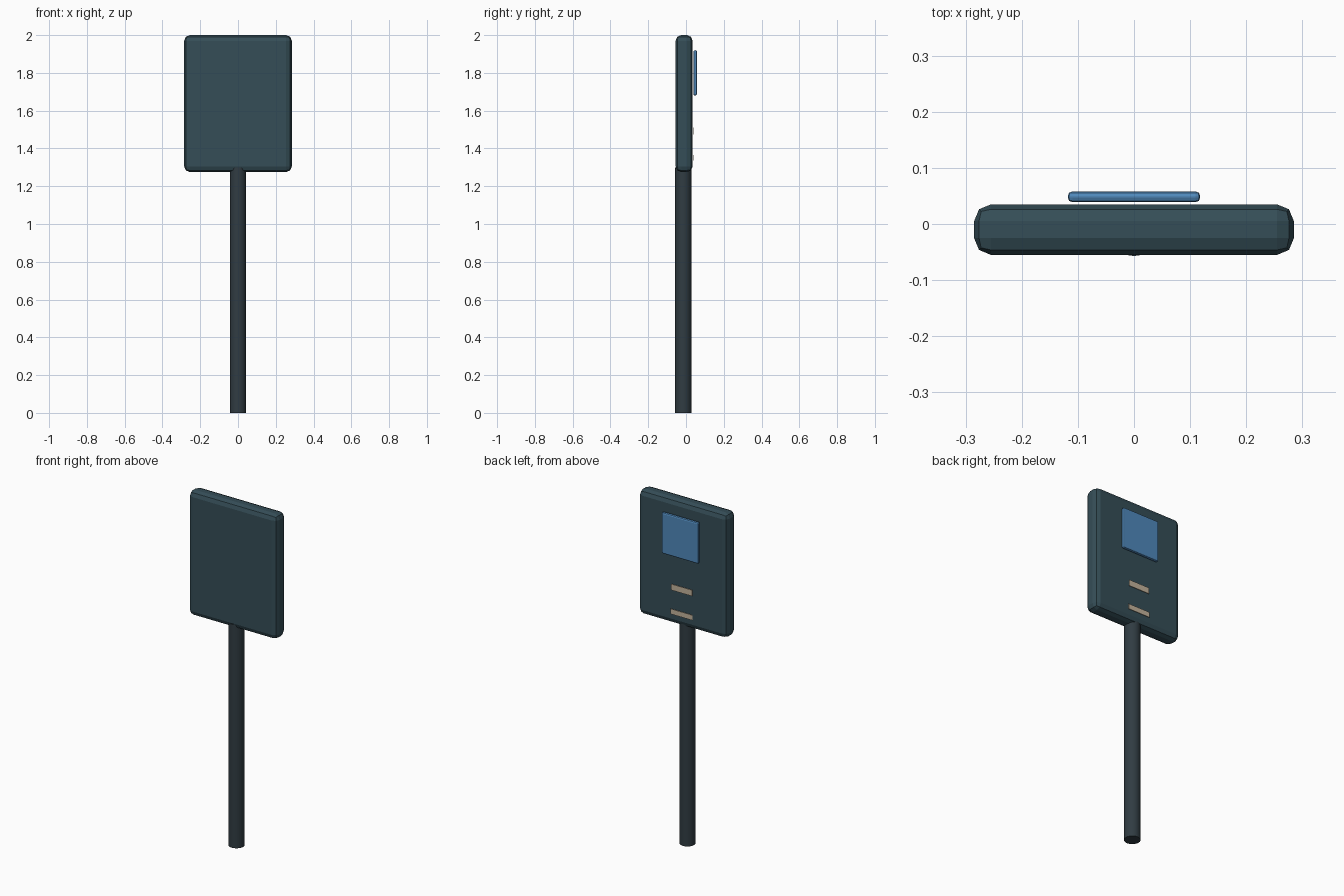
import bpy

if "Cube" in bpy.data.objects:
    bpy.data.objects.remove(bpy.data.objects["Cube"])


def material(name, rgb):
    m = bpy.data.materials.new(name)
    m.diffuse_color = (*rgb, 1)
    m.use_nodes = True
    m.node_tree.nodes["Principled BSDF"].inputs["Base Color"].default_value = m.diffuse_color
    return m


def box(name, x, y, z, mat, bevel=0.0):
    """Box spanning the given (min, max) ranges, with optional rounded edges."""
    spans = (x, y, z)
    bpy.ops.mesh.primitive_cube_add(size=1, location=[(a + b) / 2 for a, b in spans])
    ob = bpy.context.object
    ob.name = name
    ob.scale = [b - a for a, b in spans]
    bpy.ops.object.transform_apply(location=False, rotation=False, scale=True)
    if bevel:
        mod = ob.modifiers.new("rounded_edges", 'BEVEL')
        mod.width = bevel
        mod.segments = 2
    ob.data.materials.append(mat)
    return ob


dark_metal = material("dark_metal", (0.03, 0.045, 0.055))
slate = material("slate", (0.035, 0.075, 0.095))
blue = material("blue", (0.08, 0.25, 0.50))
tan = material("tan", (0.55, 0.45, 0.33))

# Round post, its top tucked into the panel
bpy.ops.mesh.primitive_cylinder_add(vertices=24, radius=0.043, depth=1.3,
                                    location=(0, -0.014, 0.65))
post = bpy.context.object
post.name = "post"
post.data.materials.append(dark_metal)
bpy.ops.object.shade_smooth_by_angle()

# Sign panel
box("sign_panel", (-0.285, 0.285), (-0.055, 0.035), (1.275, 2.0), slate, 0.03)

# Blue tile standing just off the rear face
box("blue_tile", (-0.118, 0.118), (0.039, 0.058), (1.68, 1.92), blue, 0.008)

# Plain strips in place of the two small text lines
for name, half, z in (("upper_strip", 0.068, (1.475, 1.51)),
                      ("lower_strip", 0.070, (1.335, 1.365))):
    box(name, (-half, half), (0.039, 0.042), z, tan)
